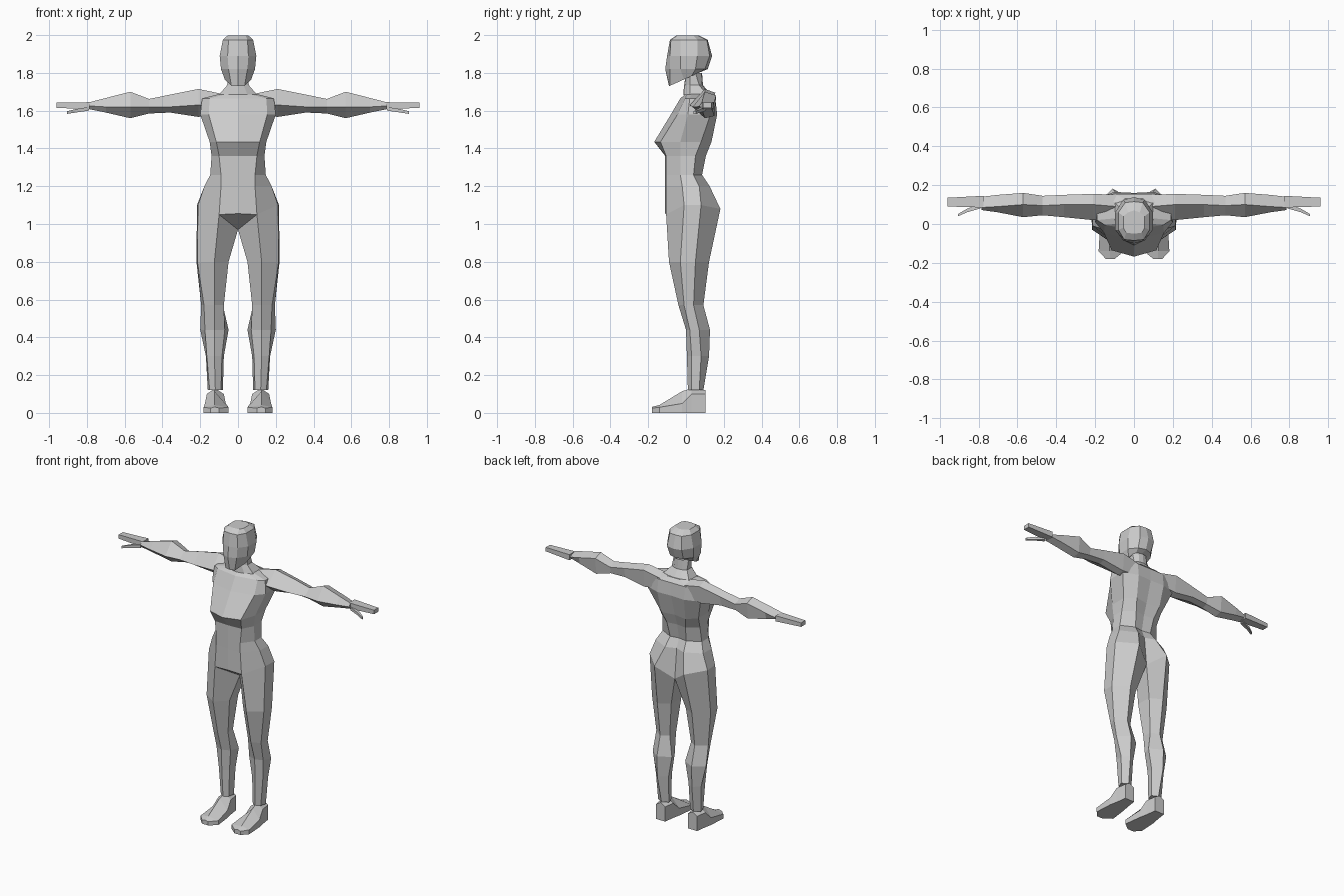
import bpy, bmesh

grey = bpy.data.materials.new("plain grey")
grey.diffuse_color = (0.6, 0.6, 0.6, 1)


def build(name, rings, cap_start=True, cap_end=True, closed=True, extra=()):
    """Loft rings of points, then mirror the part across x = 0."""
    bm = bmesh.new()
    rows = [[bm.verts.new(p) for p in r] for r in rings]
    n = len(rings[0])
    for a, b in zip(rows, rows[1:]):
        for i in range(n if closed else n - 1):
            j = (i + 1) % n
            bm.faces.new((a[i], a[j], b[j], b[i]))
    if cap_start:
        bm.faces.new(rows[0][::-1])
    if cap_end:
        bm.faces.new(rows[-1])
    for poly in extra:
        bm.faces.new([bm.verts.new(p) for p in poly])
    # mirrored half
    both = bmesh.ops.duplicate(bm, geom=bm.verts[:] + bm.edges[:] + bm.faces[:])
    for v in [g for g in both["geom"] if isinstance(g, bmesh.types.BMVert)]:
        v.co.x *= -1
    bmesh.ops.remove_doubles(bm, verts=bm.verts[:], dist=0.0005)
    bmesh.ops.recalc_face_normals(bm, faces=bm.faces[:])
    me = bpy.data.meshes.new(name)
    bm.to_mesh(me)
    bm.free()
    me.materials.append(grey)
    ob = bpy.data.objects.new(name, me)
    bpy.context.collection.objects.link(ob)
    return ob


def half_ring(z, yc, xf, yf, xs, y1, y2, xb, yb, ybc, tilt=0.0):
    """Half outline from front centre round the side to back centre."""
    pts = [(0, yc), (xf, yf), (xs, y1), (xs, y2), (xb, yb), (0, ybc)]
    return [(x, y, z + tilt * y) for x, y in pts]


# Hip outline shared by torso and legs
hip = [(0, -.11, 1.055), (.1, -.105, 1.05), (.212, -.01, 1.1),
       (.217, .08, 1.1), (.11, .182, 1.08), (0, .12, 1.0)]
crotch = (0, .02, .97)

# Torso, from neck base to hips
torso = [half_ring(*r) for r in (
    (1.69, .0, .05, .005, .09, .03, .11, .05, .13, .13),
    (1.665, -.03, .15, -.005, .19, .02, .13, .10, .155, .155),
    (1.58, -.08, .155, -.045, .20, .01, .13, .10, .165, .16),
    (1.435, -.168, .115, -.135, .15, -.03, .08, .09, .135, .12),
    (1.36, -.11, .10, -.105, .14, -.03, .05, .07, .105, .095),
    (1.26, -.11, .09, -.105, .147, -.03, .04, .06, .085, .075),
    (1.20, -.11, .09, -.105, .178, -.02, .07, .07, .125, .10))]
build("torso", torso + [hip], cap_end=False, closed=False,
      extra=[(hip[0], hip[1], crotch)])

# Legs, from the hip outline to the ankle
leg = [hip[1:] + [crotch]]
for z, *c in (
        (.80, .125, -.09, .215, -.03, .22, .05, .13, .122, .055, .08, .05, -.02),
        (.57, .125, -.04, .18, -.01, .195, .04, .13, .092, .08, .06, .075, .0),
        (.44, .125, .0, .175, .02, .2, .07, .13, .127, .05, .08, .07, .02),
        (.30, .125, .005, .165, .03, .17, .08, .13, .122, .075, .08, .085, .03),
        (.12, .12, .01, .15, .03, .16, .07, .12, .092, .08, .07, .09, .03)):
    leg.append([(c[i], c[i + 1], z) for i in range(0, 12, 2)])
build("leg", leg, cap_start=False)

# Feet: heel to toe sections with a raised instep ridge
foot = []
for y, x0, x1, xr, side, ridge in ((.102, .085, .155, .12, .10, .12),
                                   (.03, .075, .165, .12, .10, .13),
                                   (-.02, .065, .175, .125, .05, .115),
                                   (-.14, .05, .182, .125, .03, .042),
                                   (-.18, .10, .145, .122, .025, .032)):
    foot.append([(x0, y, 0), (x1, y, 0), (x1, y, side),
                 (xr, y, ridge), (x0, y, side)])
build("foot", foot)

# Arms, from inside the shoulder to the wrist
arm = []
for x, yf, yr, yb, zt, zm, zb in ((.09, .03, .09, .15, 1.69, 1.64, 1.58),
                                  (.21, .02, .10, .155, 1.715, 1.63, 1.567),
                                  (.36, .035, .10, .15, 1.685, 1.62, 1.59),
                                  (.47, .045, .095, .145, 1.662, 1.62, 1.585),
                                  (.57, .035, .10, .16, 1.70, 1.62, 1.56),
                                  (.70, .06, .09, .15, 1.667, 1.62, 1.59),
                                  (.785, .072, .085, .14, 1.645, 1.625, 1.607)):
    arm.append([(x, yf, zm), (x, yr, zt), (x, yb, zt - .02),
                (x, yb - .01, zb + .012), (x, yr, zb)])
build("arm", arm)


def box_ring(x, y0, y1, z0, z1):
    return [(x, y0, z0), (x, y1, z0), (x, y1, z1), (x, y0, z1)]


# Flat mitten hands and thumbs
build("hand", [box_ring(.775, .085, .145, 1.607, 1.645),
               box_ring(.96, .09, .135, 1.615, 1.642)])
build("thumb", [box_ring(.79, .08, .105, 1.60, 1.62),
                box_ring(.86, .06, .078, 1.59, 1.608),
                box_ring(.905, .04, .052, 1.583, 1.597)])

# Neck
build("neck", [half_ring(*r) for r in (
    (1.80, .0, .03, .005, .055, .02, .05, .03, .08, .085),
    (1.735, -.01, .03, -.005, .057, .02, .07, .03, .085, .09),
    (1.685, -.015, .05, -.005, .10, .02, .11, .05, .125, .13))],
    cap_start=False, cap_end=False, closed=False)

# Head, crown to tilted jaw line
build("head", [half_ring(*r) for r in (
    (1.998, -.05, .04, -.045, .055, -.02, .04, .03, .06, .07),
    (1.975, -.085, .05, -.08, .08, -.03, .06, .045, .11, .115),
    (1.89, -.10, .055, -.085, .097, -.03, .06, .055, .125, .138),
    (1.82, -.11, .05, -.085, .09, -.03, .05, .05, .10, .115),
    (1.77, -.09, .035, -.085, .07, -.01, .03, .04, .065, .07, .45))],
    closed=False)
